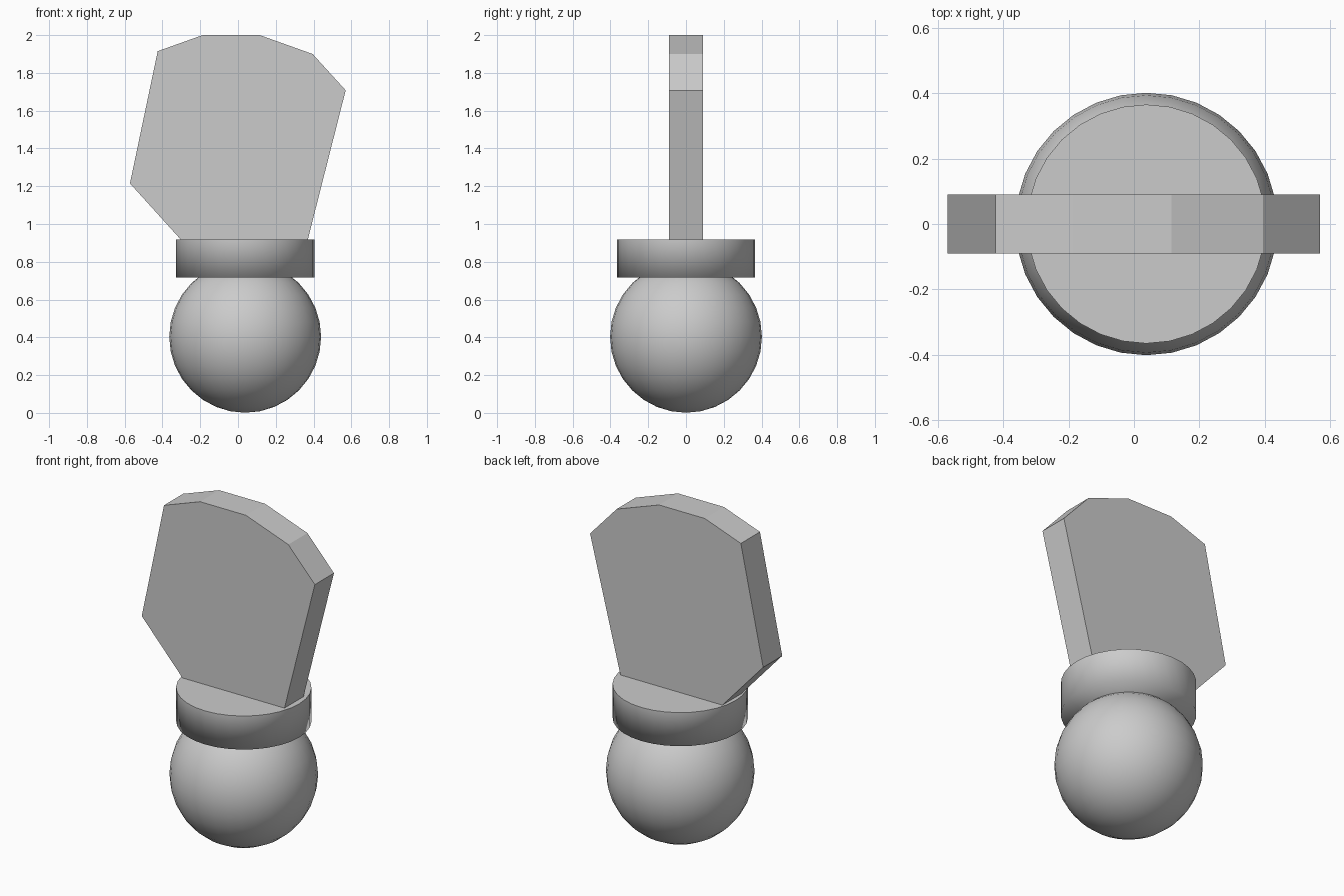
import bpy, bmesh

if "Cube" in bpy.data.objects:
    bpy.data.objects.remove(bpy.data.objects["Cube"])

AXIS_X = 0.038  # ball and collar sit slightly right of centre


def add_object(name, bm):
    bmesh.ops.recalc_face_normals(bm, faces=bm.faces)
    mesh = bpy.data.meshes.new(name)
    bm.to_mesh(mesh)
    bm.free()
    obj = bpy.data.objects.new(name, mesh)
    bpy.context.collection.objects.link(obj)
    return obj


# Ball at the base, smooth shaded
bm = bmesh.new()
bmesh.ops.create_uvsphere(bm, u_segments=32, v_segments=16, radius=0.402)
bmesh.ops.translate(bm, verts=bm.verts, vec=(AXIS_X, 0, 0.403))
for f in bm.faces:
    f.smooth = True
add_object("base_ball", bm)

# Collar disc: crisp upper rim, soft shading around the lower rim
bm = bmesh.new()
bmesh.ops.create_cone(bm, cap_ends=True, segments=32, radius1=0.366,
                      radius2=0.366, depth=0.2)
bmesh.ops.translate(bm, verts=bm.verts, vec=(AXIS_X, 0, 0.818))
for f in bm.faces:
    f.smooth = True
for e in bm.edges:
    if all(v.co.z > 0.9 for v in e.verts):
        e.smooth = False
add_object("collar", bm)

# Faceted upright plate, its foot sunk a little into the collar
outline = [(-0.269, 0.88), (0.36, 0.88), (0.57, 1.708), (0.395, 1.9),
           (0.115, 2.0), (-0.187, 2.0), (-0.425, 1.915), (-0.572, 1.215)]
bm = bmesh.new()
face = bm.faces.new([bm.verts.new((x, -0.09, z)) for x, z in outline])
result = bmesh.ops.extrude_face_region(bm, geom=[face], use_keep_orig=True)
moved = [g for g in result["geom"] if isinstance(g, bmesh.types.BMVert)]
bmesh.ops.translate(bm, verts=moved, vec=(0, 0.18, 0))
add_object("upright_plate", bm)
